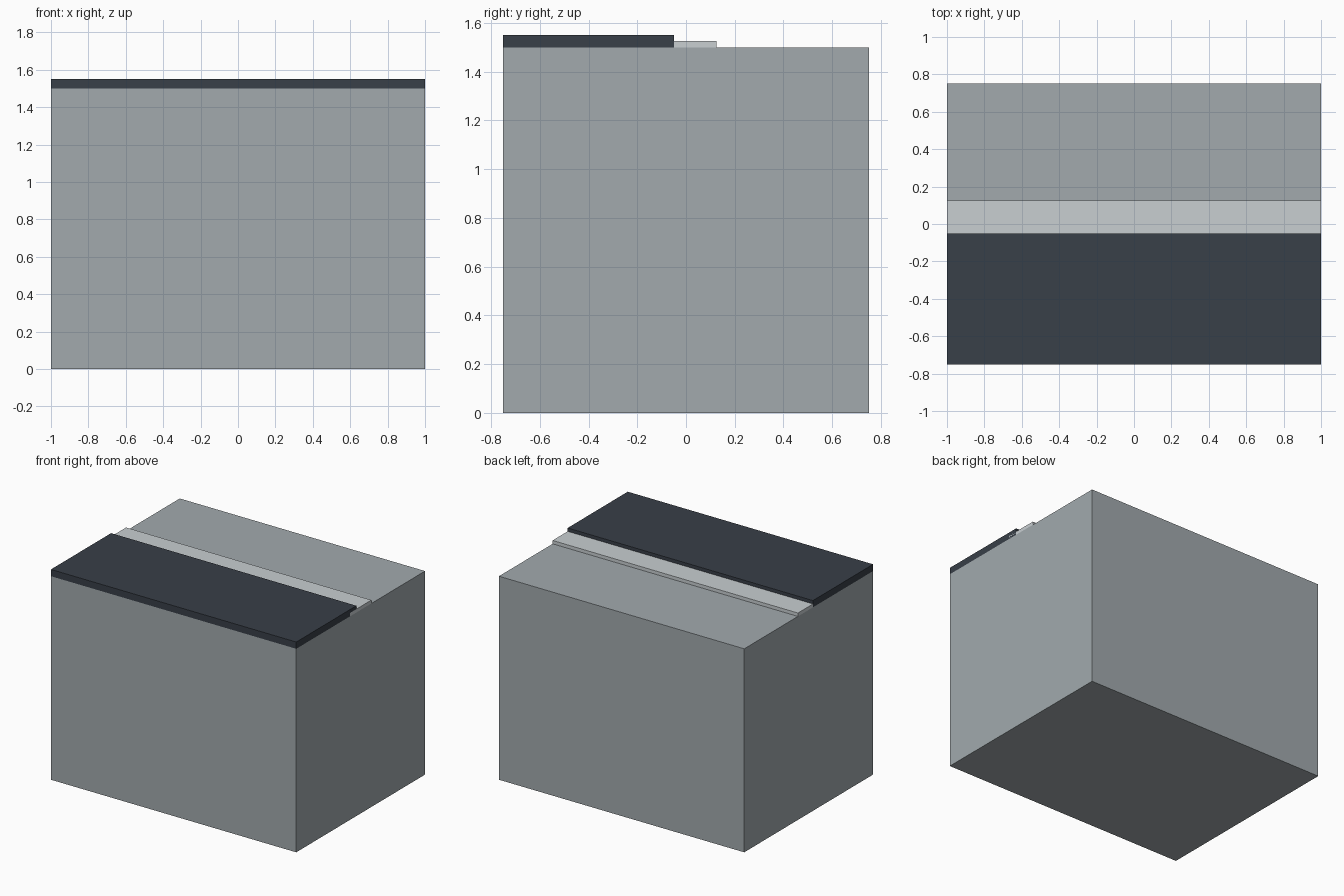
import bpy

if "Cube" in bpy.data.objects:
    bpy.data.objects.remove(bpy.data.objects["Cube"])


def material(name, rgb):
    m = bpy.data.materials.new(name)
    m.diffuse_color = (*rgb, 1.0)
    m.use_nodes = True
    m.node_tree.nodes["Principled BSDF"].inputs["Base Color"].default_value = m.diffuse_color
    return m


def box(name, lo, hi, mat=None):
    """Axis-aligned box between two corners."""
    centre = [(a + b) / 2 for a, b in zip(lo, hi)]
    bpy.ops.mesh.primitive_cube_add(size=1, location=centre)
    obj = bpy.context.object
    obj.name = name
    obj.scale = [b - a for a, b in zip(lo, hi)]
    bpy.ops.object.transform_apply(location=False, rotation=False, scale=True)
    if mat:
        obj.data.materials.append(mat)
    return obj


body_grey = material("body_grey", (0.36, 0.40, 0.42))
dark = material("dark_slate", (0.04, 0.05, 0.065))
light = material("light_grey", (0.58, 0.62, 0.64))

# Main block
box("body", (-1, -0.75, 0), (1, 0.75, 1.5), body_grey)
# Raised dark panel on the front half of the top
box("top_panel", (-1, -0.75, 1.5), (1, -0.05, 1.55), dark)
# Thin light strip along the middle, tucked under the panel edge
box("centre_strip", (-1, -0.125, 1.5), (1, 0.125, 1.525), light)
